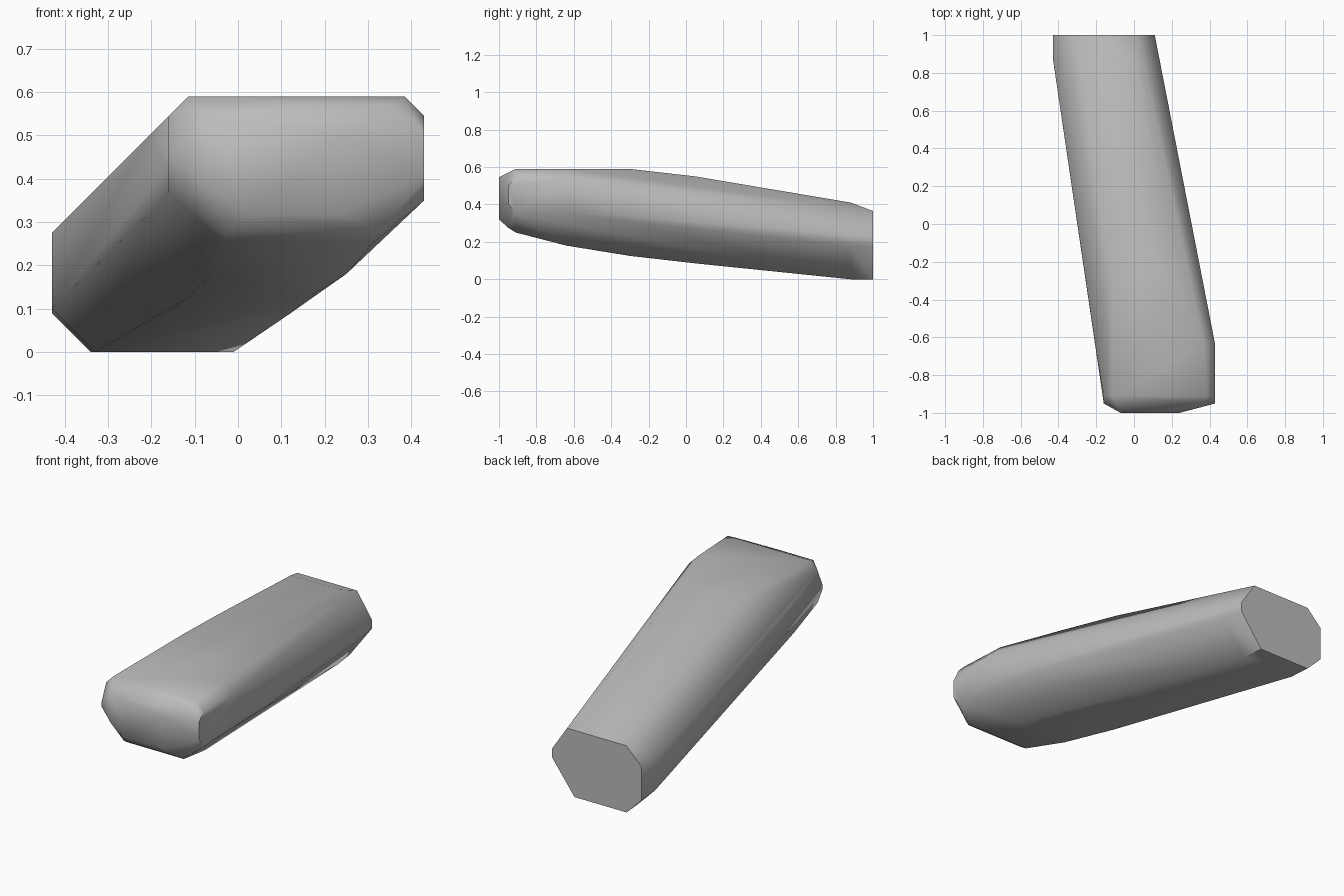
import bpy
import bmesh
import math

# Remove only the default cube
default_cube = bpy.data.objects.get("Cube")
if default_cube:
    bpy.data.objects.remove(default_cube, do_unlink=True)


def make_material(name, colour):
    material = bpy.data.materials.new(name)
    material.use_nodes = True
    material.diffuse_color = colour
    shader = material.node_tree.nodes["Principled BSDF"]
    shader.inputs["Base Color"].default_value = colour
    return material


def chamfered_section(y, left, right, bottom, top, upper_left, lower_left,
                      upper_right, lower_right):
    """Corners of a rectangle across y; each chamfer is a (width, height) pair."""
    corners = (
        (left, top, 1, -1, upper_left),
        (left, bottom, 1, 1, lower_left),
        (right, top, -1, -1, upper_right),
        (right, bottom, -1, 1, lower_right),
    )
    points = []
    for x, z, inward_x, inward_z, (width, height) in corners:
        points.append((x + inward_x * width, y, z))
        points.append((x, y, z + inward_z * height))
    return points


def hull_object(name, points, material, smooth_angle):
    """Wrap a clean convex skin around the section corners."""
    bm = bmesh.new()
    for point in points:
        bm.verts.new(point)
    bmesh.ops.remove_doubles(bm, verts=bm.verts[:], dist=0.001)
    hull = bmesh.ops.convex_hull(bm, input=bm.verts[:])
    leftovers = set(hull["geom_interior"]) | set(hull["geom_unused"])
    spare = [item for item in leftovers if isinstance(item, bmesh.types.BMVert)]
    bmesh.ops.delete(bm, geom=spare, context="VERTS")
    bmesh.ops.dissolve_limit(bm, angle_limit=math.radians(1),
                             verts=bm.verts[:], edges=bm.edges[:])
    bmesh.ops.recalc_face_normals(bm, faces=bm.faces[:])

    mesh = bpy.data.meshes.new(name)
    bm.to_mesh(mesh)
    bm.free()
    mesh.materials.append(material)
    part = bpy.data.objects.new(name, mesh)
    bpy.context.collection.objects.link(part)

    bpy.ops.object.select_all(action="DESELECT")
    part.select_set(True)
    bpy.context.view_layer.objects.active = part
    bpy.ops.object.shade_smooth_by_angle(angle=smooth_angle)
    return part


# Cross-sections from the cut back end to the blunt front end:
# y, left, right, bottom, top, then upper left, lower left, upper right, lower right
sections = (
    (1, -.43, .11, 0, .365, (.09, .09), (.09, .09), (.09, .135), (.135, .18)),
    (.88, -.43, .13, 0, .41, (.135, .135), (.1, .1), (.13, .17), (.14, .18)),
    (.05, -.305, .295, .085, .55, (.15, .15), (.13, .13), (.13, .16), (.18, .2)),
    (-.3, -.255, .36, .125, .59, (.14, .14), (.14, .14), (.12, .14), (.2, .18)),
    (-.64, -.205, .43, .18, .59, (.09, .09), (.14, .14), (.06, .06), (.18, .18)),
    (-.91, -.16, .43, .25, .59, (.045, .045), (.13, .12), (.045, .045), (.12, .1)),
    (-.95, -.16, .43, .275, .57, (.06, .115), (.135, .15), (.07, .07), (.1, .13)),
    (-1, -.07, .24, .32, .545, (0, 0), (.09, .06), (.08, .045), (0, 0)),
)

# Single faceted bar, soft along its length with crisp ends
grey = make_material("plain grey", (.5, .5, .5, 1))
corner_points = [p for row in sections for p in chamfered_section(*row)]
hull_object("slanted_bar", corner_points, grey, math.radians(50))
